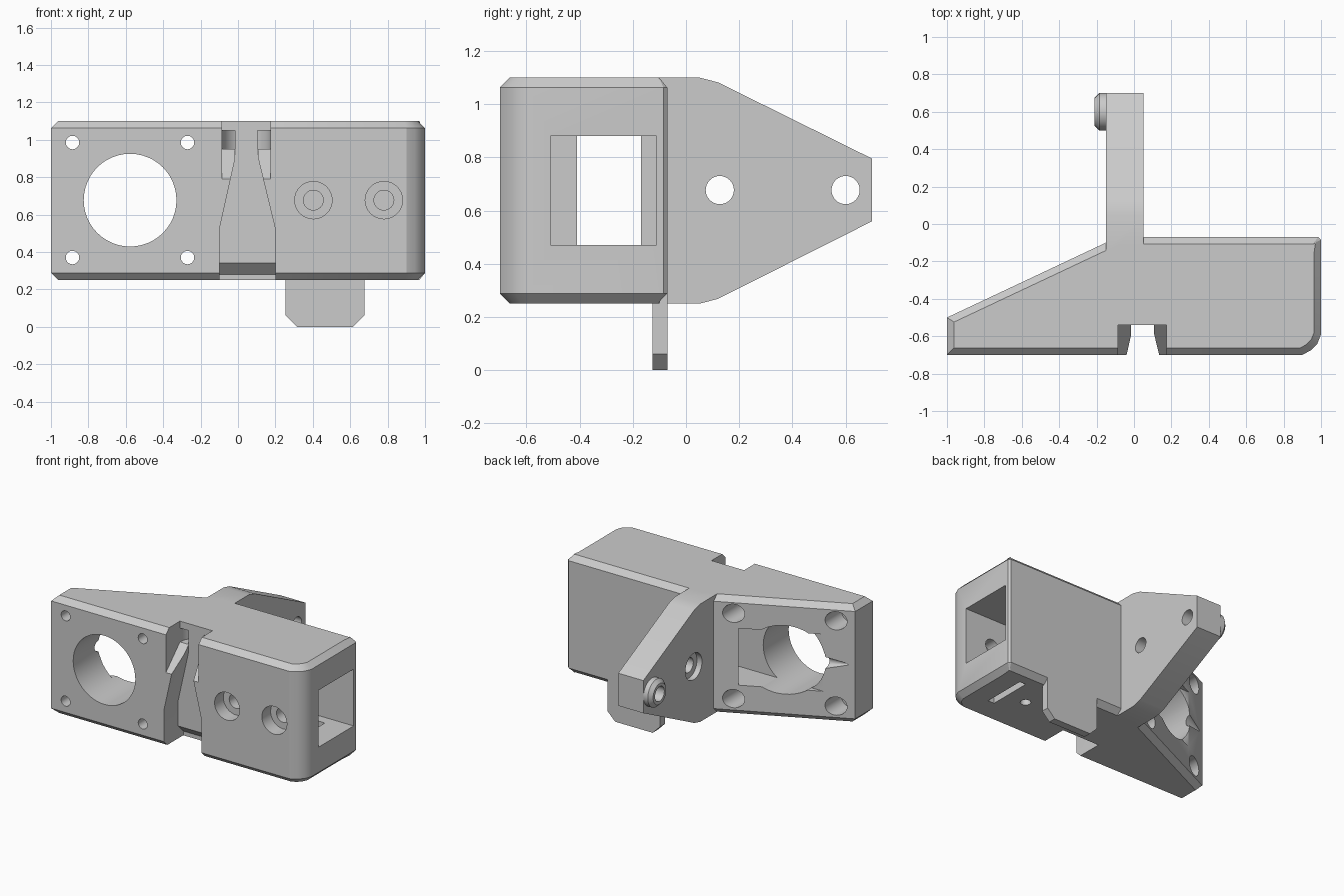
import bpy, bmesh, math
from mathutils import Vector

if "Cube" in bpy.data.objects:
    bpy.data.objects.remove(bpy.data.objects["Cube"])


def to_world(axis, u, v, w):
    # profile (u, v) with depth w along the named axis
    return {'x': (w, u, v), 'y': (u, w, v), 'z': (u, v, w)}[axis]


def finish(name, bm):
    bmesh.ops.recalc_face_normals(bm, faces=bm.faces)
    mesh = bpy.data.meshes.new(name)
    bm.to_mesh(mesh)
    bm.free()
    obj = bpy.data.objects.new(name, mesh)
    bpy.context.collection.objects.link(obj)
    return obj


def prism(name, pts, axis, a, b, chamfer=0):
    bm = bmesh.new()
    rings = [[bm.verts.new(to_world(axis, u, v, w)) for u, v in pts] for w in (a, b)]
    caps = [bm.faces.new(r) for r in rings]
    n = len(pts)
    for i in range(n):
        j = (i + 1) % n
        bm.faces.new((rings[0][i], rings[0][j], rings[1][j], rings[1][i]))
    bmesh.ops.recalc_face_normals(bm, faces=bm.faces)
    if chamfer:
        edges = list({e for f in caps for e in f.edges})
        bmesh.ops.bevel(bm, geom=edges, offset=chamfer, segments=1,
                        affect='EDGES', clamp_overlap=False)
    return finish(name, bm)


def rect(u0, u1, v0, v1):
    return [(u0, v0), (u1, v0), (u1, v1), (u0, v1)]


def circle(u, v, r, n=32):
    return [(u + r * math.cos(math.tau * i / n), v + r * math.sin(math.tau * i / n))
            for i in range(n)]


def combine(obj, other, op='DIFFERENCE'):
    other.hide_render = True
    mod = obj.modifiers.new(op.lower(), 'BOOLEAN')
    mod.operation, mod.solver, mod.object = op, 'EXACT', other
    bpy.context.view_layer.objects.active = obj
    bpy.ops.object.modifier_apply(modifier=mod.name)
    bpy.data.objects.remove(other)


def cut(pts, axis, a, b):
    combine(body, prism('cutter', pts, axis, a, b))


# Main housing with motor flange on the left, chamfered top and bottom
body = prism('mount_body', [(-1, -.7), (.9, -.7), (.945, -.675), (.98, -.64), (1, -.59),
                            (1, -.085), (.985, -.07), (-.087, -.07), (-1, -.5)],
             'z', .25, 1.1, .038)

# Rear mounting arm with tapered outline
combine(body, prism('arm', [(-.16, .25), (.05, .25), (.12, .268), (.7, .56), (.7, .795),
                            (.12, 1.082), (.05, 1.1), (-.16, 1.1)], 'x', -.15, .05), 'UNION')

# Boss on the arm
combine(body, prism('boss', circle(.6, .677, .1), 'x', -.21, -.12, .025), 'UNION')

# Hanging tab, flush with the rear face
combine(body, prism('tab', [(.255, .06), (.315, 0), (.615, 0), (.675, .06), (.675, .32),
                            (.255, .32)], 'y', -.125, -.07), 'UNION')

# Tunnel along x: wide pocket, then narrower passage out of the sloped face
cut(rect(-.51, -.11, .47, .88), 'x', .22, 1.2)
cut(rect(-.41, -.17, .47, .88), 'x', -1.2, .3)

# Motor bore and its four counterbored screw holes
cut(circle(-.577, .677, .248, 48), 'y', -.9, .1)
for x in (-.885, -.27):
    for z in (.37, .985):
        cut(circle(x, z, .036), 'y', -.9, .1)
        cut(circle(x, z, .066), 'y', -.6, .1)

# Tapered relief beside the bore on the sloped face
bm = bmesh.new()
bmesh.ops.create_cone(bm, cap_ends=True, segments=32, radius1=.1, radius2=.004, depth=.4)
start, tip = Vector((-.6, -.312, .677)), Vector((-.96, -.481, .677))
mid, rot = (start + tip) / 2, (tip - start).to_track_quat('Z', 'Y')
for v in bm.verts:
    v.co = rot @ v.co + mid
combine(body, finish('cutter', bm))

# Front groove, wide at the bottom, with sloped underside
cut([(-.1, .2), (.2, .2), (.2, .52), (.108, .9), (.108, 1.2), (-.015, 1.2), (-.015, .9),
     (-.1, .52)], 'y', -.8, -.54)
cut([(-.6, .34), (-.54, .34), (-.48, .28), (-.48, .2), (-.6, .2)], 'x', -.1, .2)

# Sloped notches at the top of the groove
cut([(-.75, .74), (-.54, .95), (-.54, 1.2), (-.75, 1.2)], 'x', -.085, .175)

# Curved strap channel joining the two notches
arc = [i * math.pi / 16 for i in range(17)]
outer = [(.045 + .13 * math.cos(t), -.54 + .13 * math.sin(t)) for t in arc]
inner = [(.045 + .06 * math.cos(t), -.54 + .06 * math.sin(t)) for t in reversed(arc)]
cut([(.175, -.56)] + outer + [(-.085, -.56), (-.015, -.56)] + inner + [(.105, -.56)],
    'z', .95, 1.05)

# Counterbored screw holes in the front wall
for x in (.403, .78):
    cut(circle(x, .677, .1), 'y', -.9, -.6)
    cut(circle(x, .677, .053), 'y', -.9, -.4)

# Arm holes, the inner one counterbored
for y in (.127, .6):
    cut(circle(y, .677, .053), 'x', -.4, .15)
cut(circle(.127, .677, .095), 'x', -.4, -.11)

# Slot and small hole in the underside
cut(rect(.77, .82, -.5, -.18), 'z', .1, .5)
cut(circle(.62, -.36, .035), 'z', .1, .5)

bpy.ops.object.select_all(action='DESELECT')
body.select_set(True)
bpy.context.view_layer.objects.active = body
bpy.ops.object.shade_smooth_by_angle(angle=math.radians(28))
